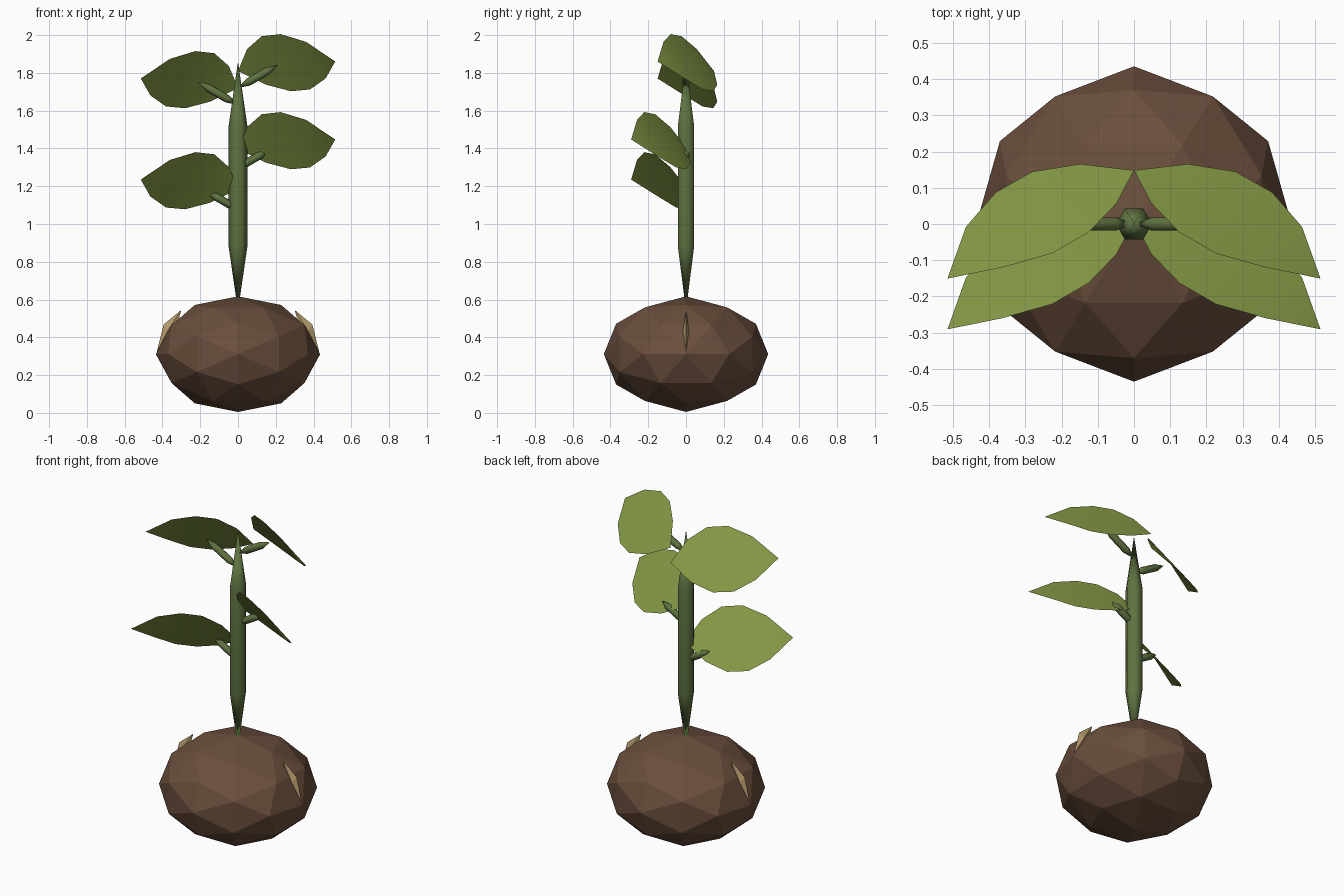
import bpy, bmesh, math
from mathutils import Vector, Matrix

if "Cube" in bpy.data.objects:
    bpy.data.objects.remove(bpy.data.objects["Cube"])


def material(name, rgb):
    lin = [((c / 255 + 0.055) / 1.055) ** 2.4 for c in rgb]
    m = bpy.data.materials.new(name)
    m.diffuse_color = (*lin, 1)
    m.use_nodes = True
    m.node_tree.nodes["Principled BSDF"].inputs["Base Color"].default_value = m.diffuse_color
    return m


BROWN = material("seed_brown", (106, 78, 60))
TAN = material("split_tan", (178, 152, 106))
STEM = material("stem_green", (95, 115, 65))
LEAF = material("leaf_green", (134, 155, 70))


def finish(name, bm, mat, smooth=False):
    for f in bm.faces:
        f.smooth = smooth
    me = bpy.data.meshes.new(name)
    bm.to_mesh(me)
    bm.free()
    me.materials.append(mat)
    ob = bpy.data.objects.new(name, me)
    bpy.context.collection.objects.link(ob)
    return ob


def spindle(name, p0, p1, r, inset=0.26, n=6):
    """Six-sided rod that tapers to a point at both ends."""
    p0, p1 = Vector(p0), Vector(p1)
    d = p1 - p0
    q = Vector((0, 0, 1)).rotation_difference(d)
    bm = bmesh.new()
    rings = []
    for t in (inset, 1 - inset):
        rings.append([bm.verts.new(p0 + d * t + q @ Vector(
            (r * math.cos(k * math.tau / n), r * math.sin(k * math.tau / n), 0)))
            for k in range(n)])
    a, b = bm.verts.new(p0), bm.verts.new(p1)
    lo, hi = rings
    for k in range(n):
        j = (k + 1) % n
        bm.faces.new((a, lo[j], lo[k]))
        bm.faces.new((lo[k], lo[j], hi[j], hi[k]))
        bm.faces.new((hi[k], hi[j], b))
    return finish(name, bm, STEM, smooth=True)


def leaf(name, side, base):
    """Pointed leaf, arched along its length and tilted towards the back."""
    along = Vector((0.862, -0.5, 0.084))
    across = Vector((0.418, 0.453, -0.787))
    up = along.cross(across)
    stations = [(0.105, 0.120, 0.022), (0.222, 0.185, 0.033),
                (0.338, 0.186, 0.034), (0.466, 0.123, 0.030)]
    bm = bmesh.new()

    def vert(t, w, h):
        p = Vector(base) + along * t + across * w + up * h
        return bm.verts.new((p.x * side, p.y, p.z))

    rows = [[vert(0, 0, 0)]]
    rows += [[vert(t, -w, h), vert(t, w, h)] for t, w, h in stations]
    rows += [[vert(0.597, 0, 0)]]
    for r0, r1 in zip(rows, rows[1:]):
        loop = [r0[0]] + r1 + r0[:0:-1]
        bm.faces.new(loop if side > 0 else loop[::-1])
    return finish(name, bm, LEAF, smooth=True)


# Seed: faceted ball with an edge midpoint on top, squashed in height
bm = bmesh.new()
bmesh.ops.create_icosphere(bm, subdivisions=2, radius=1)
tilt = Matrix.Rotation(-math.atan(2) / 2, 4, 'Y')
bm.transform(Matrix.Translation((0, 0, 0.311)) @ Matrix.Diagonal((0.435, 0.435, 0.306, 1)) @ tilt)
finish("seed", bm, BROWN)

# Pale splits on both sides of the seed
for side, label in ((1, "right"), (-1, "left")):
    bm = bmesh.new()
    for x, y, z in ((0.43, 0, 0.322), (0.30, 0, 0.545), (0.394, 0, 0.468),
                    (0.34, 0, 0.40), (0.372, 0.016, 0.435), (0.372, -0.016, 0.435)):
        bm.verts.new((x * side, y, z))
    bmesh.ops.convex_hull(bm, input=bm.verts[:])
    finish("seed_split_" + label, bm, TAN)

# Main stem
spindle("stem", (0, 0, 0.54), (0, 0, 1.86), 0.05)

# Leaf stalks and leaves: side, node height, stalk reach, leaf base y and z
for name, side, node, reach, y, z in (
        ("upper_right", 1, 1.72, 0.213, 0.148, 1.81),
        ("upper_left", -1, 1.63, 0.213, 0.148, 1.72),
        ("lower_right", 1, 1.297, 0.16, 0.008, 1.397),
        ("lower_left", -1, 1.077, 0.16, 0.008, 1.185)):
    tip = (side * reach, 0, node + reach * math.tan(math.radians(30)))
    spindle("stalk_" + name, (0, 0, node), tip, 0.021)
    leaf("leaf_" + name, side, (0, y, z))
